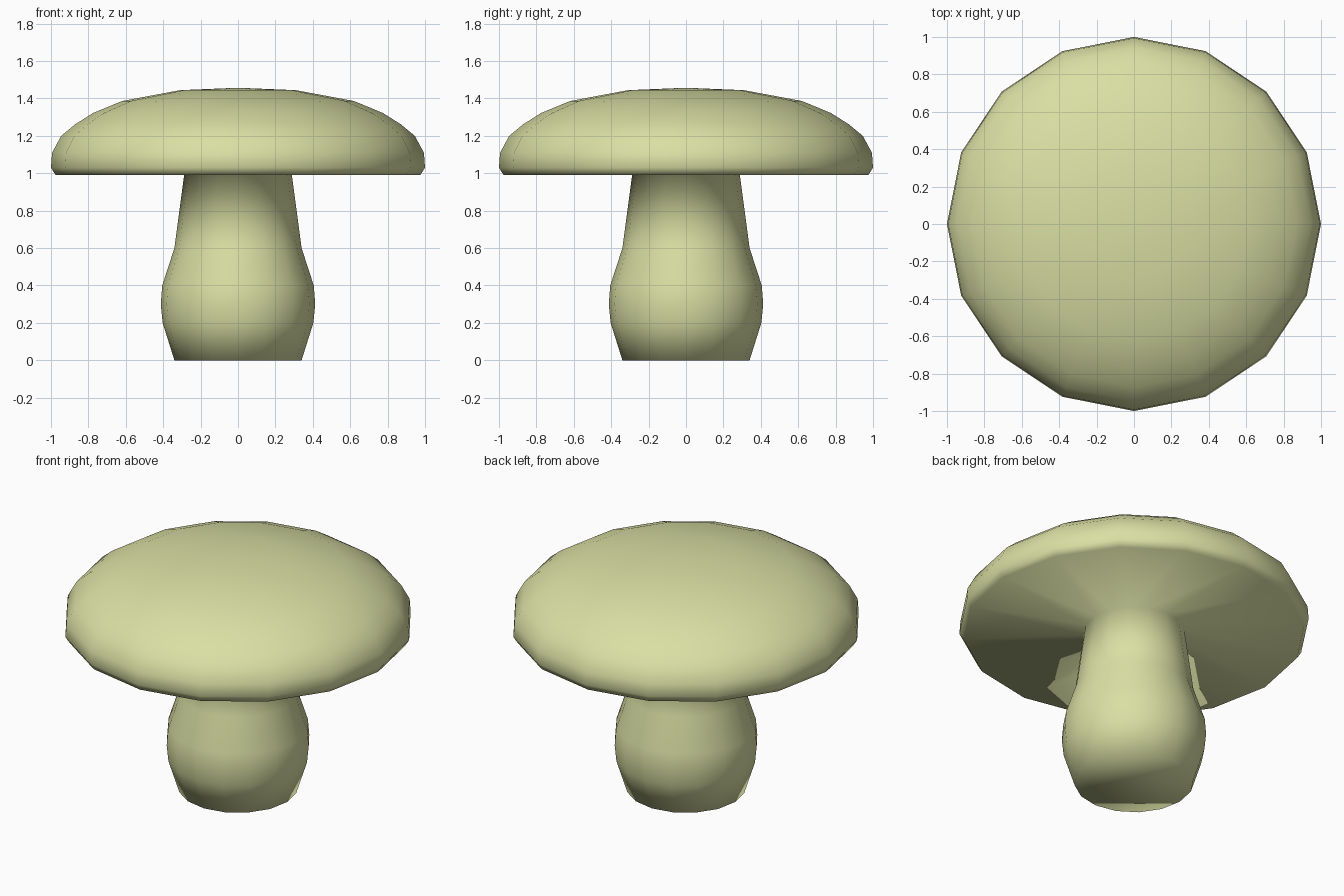
import bpy, bmesh, math

if "Cube" in bpy.data.objects:
    bpy.data.objects.remove(bpy.data.objects["Cube"])

SIDES = 16

# Outline from the base of the stem up to the crown: (radius, height)
PROFILE = [
    (0.34, 0.0), (0.403, 0.20), (0.413, 0.30), (0.405, 0.40),
    (0.34, 0.60), (0.288, 0.99),                        # stem
    (0.975, 0.99), (1.0, 1.03), (0.994, 1.11), (0.945, 1.20),
    (0.87, 1.262), (0.775, 1.322), (0.62, 1.386), (0.31, 1.444),  # cap
]
CROWN = 1.457

mat = bpy.data.materials.new("pale_olive_cream")
mat.diffuse_color = (0.70, 0.74, 0.37, 1)
mat.use_nodes = True
mat.node_tree.nodes["Principled BSDF"].inputs["Base Color"].default_value = mat.diffuse_color

bm = bmesh.new()
rings = []
for r, z in PROFILE:
    rings.append([bm.verts.new((r * math.cos(2 * math.pi * i / SIDES),
                                r * math.sin(2 * math.pi * i / SIDES), z))
                  for i in range(SIDES)])

# Walls of the stem, underside and cap
for low, high in zip(rings, rings[1:]):
    for i in range(SIDES):
        j = (i + 1) % SIDES
        bm.faces.new((low[i], low[j], high[j], high[i]))

# Stem base and crown fan
bm.faces.new(list(reversed(rings[0])))
top = bm.verts.new((0, 0, CROWN))
for i in range(SIDES):
    bm.faces.new((rings[-1][i], rings[-1][(i + 1) % SIDES], top))

# Fully smooth shading, as one continuous skin
for f in bm.faces:
    f.smooth = True
bmesh.ops.recalc_face_normals(bm, faces=bm.faces[:])

mesh = bpy.data.meshes.new("mushroom")
bm.to_mesh(mesh)
bm.free()
mesh.materials.append(mat)
obj = bpy.data.objects.new("mushroom", mesh)
bpy.context.collection.objects.link(obj)
